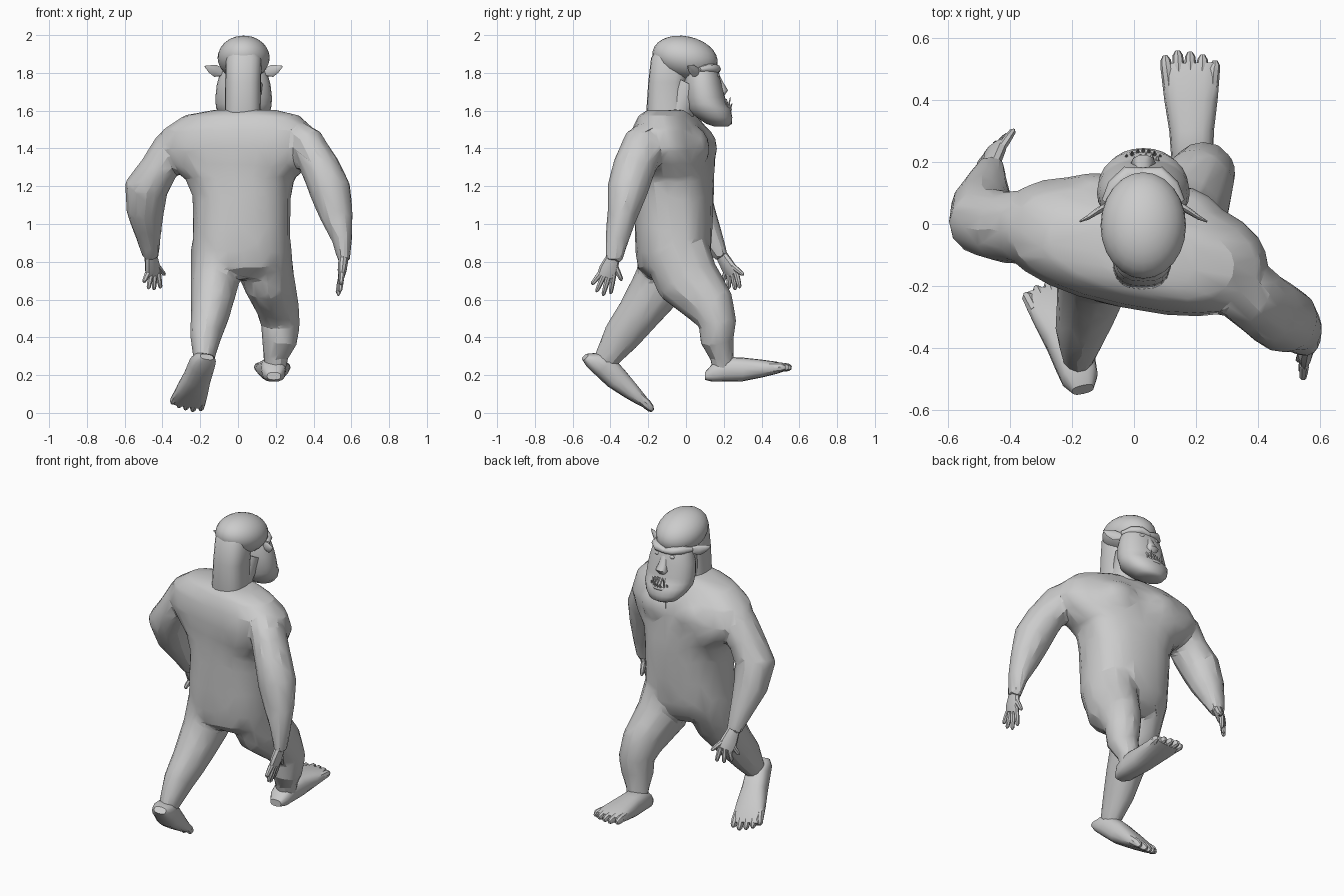
import bpy, bmesh, math
from mathutils import Vector, Matrix

V = Vector


def finish(name, bm, angle=35):
    bmesh.ops.recalc_face_normals(bm, faces=bm.faces)
    me = bpy.data.meshes.new(name)
    bm.to_mesh(me)
    bm.free()
    ob = bpy.data.objects.new(name, me)
    bpy.context.collection.objects.link(ob)
    select([ob])
    bpy.ops.object.shade_smooth_by_angle(angle=math.radians(angle))
    return ob


def select(obs):
    bpy.ops.object.select_all(action='DESELECT')
    for o in obs:
        o.select_set(True)
    bpy.context.view_layer.objects.active = obs[0]


def loft(bm, rings, n=14, p=1.0):
    """rings: (center, u, v) with u, v the half-axis vectors; p < 1 is boxier"""
    loops = []
    for c, u, v in rings:
        loop = []
        for i in range(n):
            a = 2 * math.pi * i / n
            ca, sa = math.cos(a), math.sin(a)
            loop.append(bm.verts.new(c + u * math.copysign(abs(ca) ** p, ca)
                                     + v * math.copysign(abs(sa) ** p, sa)))
        loops.append(loop)
    for a, b in zip(loops, loops[1:]):
        for i in range(n):
            j = (i + 1) % n
            bm.faces.new((a[i], a[j], b[j], b[i]))
    bm.faces.new(loops[0])
    bm.faces.new(loops[-1])


def tube(bm, pts, n=12, hint=(1, 0, 0)):
    """pts: (x, y, z, radius along hint, other radius)"""
    rings = []
    for i, q in enumerate(pts):
        a, b = pts[max(i - 1, 0)], pts[min(i + 1, len(pts) - 1)]
        t = (V(b[:3]) - V(a[:3])).normalized()
        u = V(hint)
        u = (u - t * u.dot(t)).normalized()
        rings.append((V(q[:3]), u * q[3], t.cross(u) * q[4]))
    loft(bm, rings, n)


def stack(bm, levels, n=20, p=0.9):
    """levels: (z, cx, cy, half width, half depth, turn in degrees)"""
    rings = []
    for z, cx, cy, rx, ry, d in levels:
        a = math.radians(d)
        rings.append((V((cx, cy, z)), V((math.cos(a), math.sin(a), 0)) * rx,
                      V((-math.sin(a), math.cos(a), 0)) * ry))
    loft(bm, rings, n, p)


def ball(bm, c, r, tilt=0, seg=24, rings=14):
    m = (Matrix.Translation(c) @ Matrix.Rotation(math.radians(tilt), 4, 'X')
         @ Matrix.Diagonal((*r, 1)))
    bmesh.ops.create_uvsphere(bm, u_segments=seg, v_segments=rings, radius=1, matrix=m)


# Body: torso, arms and legs fused into one skin
bm = bmesh.new()
stack(bm, [(1.605, .04, -.095, .16, .1, -12), (1.575, .02, -.098, .31, .135, -12),
           (1.5, .005, -.085, .41, .178, -12), (1.4, .0, -.073, .44, .20, -12),
           (1.32, .005, -.065, .39, .20, -12), (1.24, .01, -.062, .29, .205, -10),
           (1.15, .02, -.062, .262, .207, -7),
           (1.0, .018, -.065, .258, .207, -3), (.85, .018, -.068, .258, .2, 3),
           (.77, .02, -.075, .235, .18, 6), (.71, .03, -.07, .13, .12, 6)], 24, .82)
limbs = [
    # right arm
    [(.27, -.15, 1.46, .1, .12), (.37, -.225, 1.41, .1, .12), (.435, -.275, 1.30, .105, .115),
     (.488, -.31, 1.18, .112, .11), (.522, -.338, 1.04, .09, .08),
     (.551, -.365, .92, .055, .065), (.562, -.385, .8, .032, .045)],
    # left arm
    [(-.25, -.03, 1.45, .1, .12), (-.36, -.01, 1.39, .105, .12), (-.42, -.01, 1.29, .102, .118),
     (-.487, .01, 1.19, .118, .115), (-.49, .065, 1.06, .1, .095),
     (-.475, .13, .94, .07, .065), (-.46, .19, .82, .044, .038)],
    # right leg
    [(.13, -.07, .90, .15, .18), (.16, .01, .70, .14, .172), (.21, .135, .56, .115, .13),
     (.225, .168, .47, .105, .1), (.22, .163, .38, .096, .09), (.2, .19, .30, .068, .065),
     (.195, .2, .22, .058, .058)],
    # left leg
    [(-.11, -.06, .88, .14, .17), (-.125, -.14, .68, .128, .145), (-.147, -.255, .52, .104, .115),
     (-.172, -.345, .40, .083, .1), (-.18, -.42, .29, .057, .068),
     (-.18, -.44, .25, .05, .058)]]
for pts in limbs:
    tube(bm, pts)
# Chest muscles
ball(bm, (-.13, .05, 1.40), (.17, .115, .13))
ball(bm, (.13, .005, 1.40), (.16, .12, .13))
body = finish("body", bm)
m = body.modifiers.new("fuse", 'REMESH')
m.mode, m.voxel_size = 'VOXEL', .014
m = body.modifiers.new("relax", 'SMOOTH')
m.factor, m.iterations = .5, 8
m = body.modifiers.new("facets", 'DECIMATE')
m.ratio = .04
select([body])
bpy.ops.object.convert(target='MESH')
bpy.ops.object.shade_smooth_by_angle(angle=math.radians(20))


# Feet: sole loft and five toes in a local frame
def foot(name, heel, fwd, side, flip):
    bm = bmesh.new()
    rings = []
    for d, hw, zb, zt in [(0, .036, .01, .05), (.04, .06, 0, .095), (.1, .067, 0, .132),
                          (.2, .072, .002, .128), (.3, .086, .022, .117), (.38, .094, .042, .106),
                          (.42, .09, .055, .095)]:
        rings.append((V((d, 0, (zb + zt) / 2)), V((0, hw, 0)), V((0, 0, (zt - zb) / 2))))
    loft(bm, rings, 16, .75)
    for k, tip in enumerate((.445, .46, .455, .445, .425)):
        y = flip * (.076 - .038 * k)
        tube(bm, [(.34, y * .92, .075, .019, .026), (.40, y, .077, .02, .025),
                  (tip - .015, y * 1.05, .076, .017, .02), (tip, y * 1.06, .074, .008, .01)],
             8, (0, 1, 0))
    f = V(fwd).normalized()
    s = V(side)
    s = (s - f * s.dot(f)).normalized()
    up = f.cross(s)
    bm.transform(Matrix.Translation(heel) @ Matrix((f, s, up)).transposed().to_4x4())
    finish(name, bm)


foot("right_foot", (.19, .1, .165), (-.02, 1, 0), (-1, 0, 0), 1)
foot("left_foot", (-.163, -.555, .275), (-.1, .28, -.275), (-.97, -.2, .12), -1)


# Hands: palm and five fingers
def hand(name, wrist, palm, tips, across):
    bm = bmesh.new()
    w, c = V(wrist), V(palm)
    end = c + (c - w) * .55
    tube(bm, [(*w, .035, .028), (*c, .05, .025), (*end, .048, .017)], 10, across)
    ax = V(across).normalized()
    for k, t in enumerate(tips):
        t = V(t)
        root = c + (ax * (-.036 + .024 * k) + (c - w) * .35 if k < 4 else ax * .025 + (w - c) * .3)
        mid = root.lerp(t, .55)
        tube(bm, [(*root, .016, .016), (*mid, .014, .014), (*root.lerp(t, .9), .011, .011),
                  (*t, .004, .004)], 7, across)
    finish(name, bm)


hand("right_hand", (.56, -.383, .83), (.552, -.41, .76),
     [(.545, -.5, .68), (.54, -.475, .64), (.53, -.44, .62), (.525, -.4, .63),
      (.545, -.34, .7)], (0, 1, 0))
hand("left_hand", (-.463, .185, .84), (-.453, .225, .77),
     [(-.5, .19, .69), (-.475, .225, .655), (-.445, .26, .65), (-.41, .285, .66),
      (-.387, .305, .73)], (.7, .7, 0))

# Long hair falling down the back of the neck
bm = bmesh.new()
stack(bm, [(1.93, .03, -.06, .07, .09, 0), (1.88, .03, -.085, .095, .1, 0),
           (1.75, .027, -.1, .095, .1, 0), (1.6, .025, -.105, .095, .105, 0),
           (1.55, .025, -.1, .1, .1, 0)], 20, .75)
finish("hair", bm)

# Neck under the jaw
bm = bmesh.new()
tube(bm, [(.03, -.06, 1.5, .1, .1), (.03, -.04, 1.62, .085, .085), (.03, .02, 1.74, .1, .09)])
finish("neck", bm)

# Skull cap
bm = bmesh.new()
ball(bm, (.03, -.005, 1.88), (.138, .175, .114), -12)
finish("skull_cap", bm, 60)

# Face with heavy jaw
bm = bmesh.new()
stack(bm, [(1.86, .03, .08, .1, .07, 0), (1.8, .03, .085, .125, .09, 0),
           (1.74, .03, .09, .142, .1, 0), (1.67, .03, .1, .15, .107, 0),
           (1.635, .03, .11, .148, .105, 0), (1.61, .03, .122, .145, .115, 0),
           (1.565, .03, .15, .122, .095, 0),
           (1.53, .03, .175, .088, .068, 0), (1.517, .03, .185, .045, .038, 0)], 24, .95)
finish("face", bm, 60)

# Nose, brow, eyes and lips
bm = bmesh.new()
tube(bm, [(.03, .16, 1.79, .02, .015), (.03, .183, 1.74, .025, .018),
          (.03, .198, 1.705, .04, .026), (.03, .19, 1.685, .03, .015)], 10)
finish("nose", bm, 60)
bm = bmesh.new()
for s in (-1, 1):
    tube(bm, [(.03, .155, 1.812, .018, .028), (.03 + s * .05, .155, 1.822, .024, .032),
              (.03 + s * .09, .12, 1.824, .024, .028), (.03 + s * .118, .07, 1.818, .012, .018)],
         8, (0, 0, 1))
finish("brow", bm, 60)
bm = bmesh.new()
for s in (-1, 1):
    ball(bm, (.03 + s * .05, .163, 1.786), (.018, .014, .013), 0, 12, 8)
finish("eyes", bm, 60)
bm = bmesh.new()
tube(bm, [(.03 + .018 * k, .233 - .002 * k * k, 1.605, .011, .01) for k in range(-4, 5)], 8, (0, 0, 1))
finish("lower_lip", bm, 60)

# Teeth along the mouth, taller tusks near the ends
bm = bmesh.new()
for k in range(-3, 4):
    x, y = .03 + .018 * k, .238 - .0022 * k * k
    tall = .07 if abs(k) == 2 else .035
    tube(bm, [(x, y - .008, 1.602, .009, .009), (x, y + .006, 1.602 + tall, .002, .002)], 6)
    tube(bm, [(x + .009, y - .03, 1.66, .009, .009), (x + .009, y - .01, 1.622, .002, .002)], 6)
finish("teeth", bm)

# Pointed ears
bm = bmesh.new()
for s in (-1, 1):
    tube(bm, [(.03 + s * .115, .06, 1.805, .022, .012), (.03 + s * .15, .04, 1.81, .032, .01),
              (.03 + s * .18, .02, 1.822, .02, .007), (.03 + s * .205, .008, 1.835, .003, .003)],
         8, (0, 0, 1))
finish("ears", bm)
